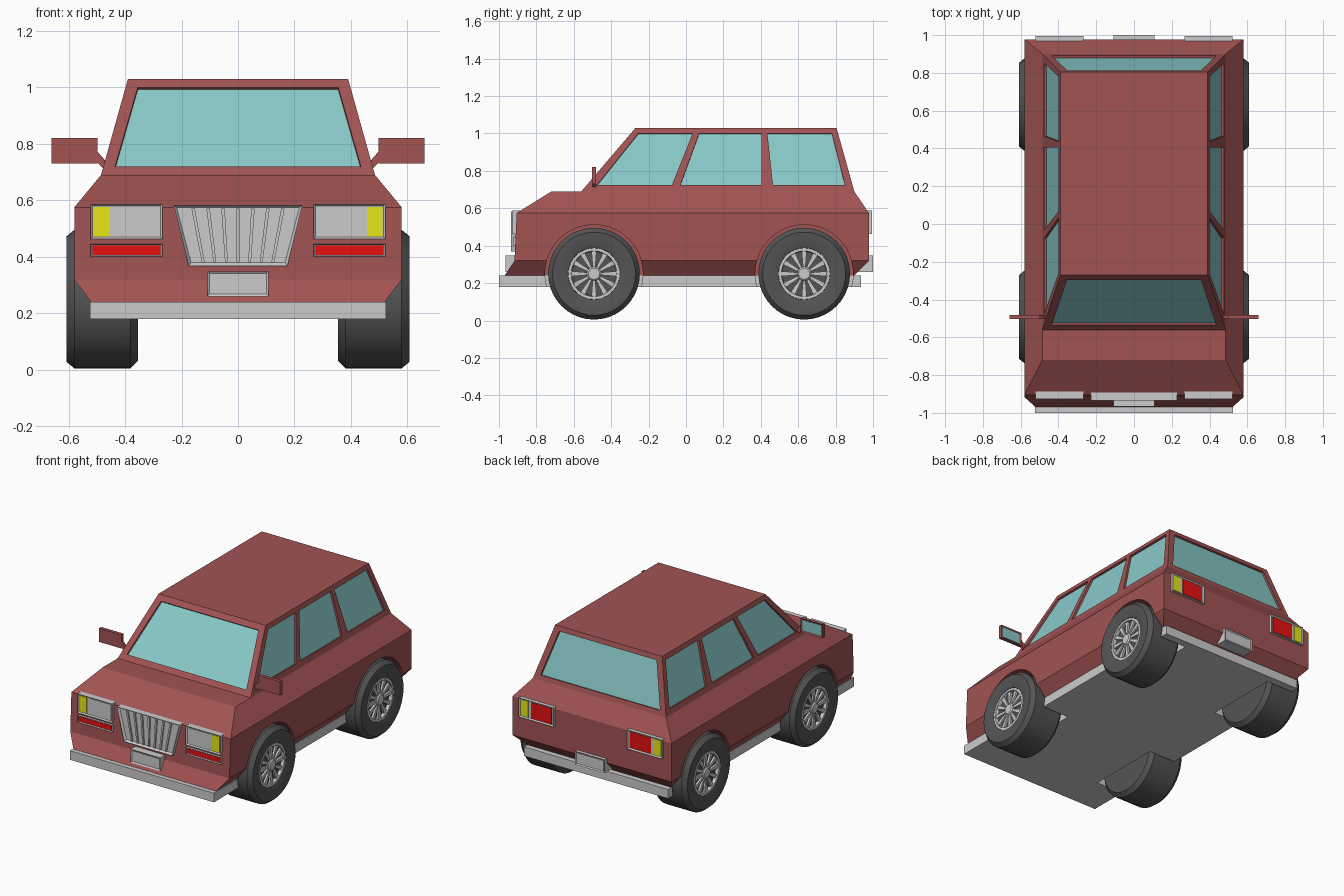
import bpy, bmesh, math
from mathutils import Vector, geometry

if "Cube" in bpy.data.objects:
    bpy.data.objects.remove(bpy.data.objects["Cube"])

COLORS = {"red_paint": (0.36, 0.087, 0.087), "glass": (0.25, 0.58, 0.58), "amber": (0.8, 0.8, 0.01),
          "red_lamp": (0.8, 0.005, 0.005), "dark_rubber": (0.09, 0.09, 0.09), "clear_lamp": (0.61, 0.61, 0.61)}
MATS = {}
for n, c in COLORS.items():
    MATS[n] = bpy.data.materials.new(n)
    MATS[n].diffuse_color = (*c, 1)


def finish(name, bm, mat=None):
    bmesh.ops.recalc_face_normals(bm, faces=bm.faces)
    me = bpy.data.meshes.new(name)
    bm.to_mesh(me)
    bm.free()
    ob = bpy.data.objects.new(name, me)
    bpy.context.collection.objects.link(ob)
    if mat:
        me.materials.append(MATS[mat])
    return ob


def loft(bm, rings):
    """Closed skin through rings of equal point count, capped at both ends."""
    rs = [[bm.verts.new(p) for p in r] for r in rings]
    n = len(rs[0])
    for a, b in zip(rs, rs[1:]):
        for i in range(n):
            bm.faces.new((a[i], a[(i + 1) % n], b[(i + 1) % n], b[i]))
    bm.faces.new(rs[0])
    return bm.faces.new(rs[-1])


def prisms(name, pieces, mat=None, inset=0, depth=0):
    """Extrude each outline by a vector; optionally sink a bordered panel in its end."""
    bm = bmesh.new()
    for pts, vec in pieces:
        vec = Vector(vec)
        end = loft(bm, [[Vector(p) for p in pts], [Vector(p) + vec for p in pts]])
        if inset:
            bmesh.ops.recalc_face_normals(bm, faces=bm.faces)
            bmesh.ops.inset_region(bm, faces=[end], thickness=inset)
            for v in end.verts:
                v.co -= vec.normalized() * depth
    return finish(name, bm, mat)


def rect(x0, x1, z0, z1, y):
    return [(x0, y, z0), (x1, y, z0), (x1, y, z1), (x0, y, z1)]


def level(z, x, y0, y1):
    return [(-x, y0, z), (x, y0, z), (x, y1, z), (-x, y1, z)]


def lathe(name, profile, sx, y, z, mat=None, segs=40):
    bm = bmesh.new()
    rings = [[(sx * px, y + r * math.cos(2 * math.pi * i / segs), z + r * math.sin(2 * math.pi * i / segs))
              for i in range(segs)] for px, r in profile]
    loft(bm, rings)
    ob = finish(name, bm, mat)
    bpy.ops.object.select_all(action='DESELECT')
    ob.select_set(True)
    bpy.context.view_layer.objects.active = ob
    bpy.ops.object.shade_smooth_by_angle(angle=math.radians(25))
    return ob


def cut(ob, cutters):
    bpy.context.view_layer.objects.active = ob
    for c in cutters:
        m = ob.modifiers.new("cut", 'BOOLEAN')
        m.operation, m.solver, m.object = 'DIFFERENCE', 'EXACT', c
        bpy.ops.object.modifier_apply(modifier=m.name)


# Lower body, cabin and underbody plate
bm = bmesh.new()
loft(bm, [level(0.24, 0.52, -0.97, 0.90), level(0.32, 0.58, -0.917, 0.978),
          level(0.575, 0.58, -0.905, 0.978), level(0.69, 0.485, -0.72, 0.90)])
body = finish("lower_body", bm, "red_paint")
bm = bmesh.new()
loft(bm, [level(0.69, 0.485, -0.56, 0.90), level(1.03, 0.39, -0.27, 0.805)])
cabin = finish("cabin", bm, "red_paint")
plate = prisms("underbody_bumper_plate", [(level(0.18, 0.525, -1.0, 0.935), (0, 0, 0.06))])

# Wheel arches
WHEELS = [(s, y) for s in (1, -1) for y in (-0.492, 0.632)]
R, ZC = 0.245, 0.25
arches = [lathe("arch_cutter", [(0.33, 0.262), (0.75, 0.262)], s, y, ZC) for s, y in WHEELS]
cut(body, arches)
cut(plate, arches)

# Windows: outlines lie on the sloping cabin faces
def t(z): return (z - 0.69) / 0.34
def on_side(s, y, z): return Vector((s * (0.485 - 0.095 * t(z)), y, z))
def on_front(x, z): return Vector((x, -0.56 + 0.29 * t(z), z))
def on_back(x, z): return Vector((x, 0.90 - 0.095 * t(z), z))

LO, HI = 0.725, 1.0
windows = {"windshield": [on_front(-.435, .72), on_front(.435, .72), on_front(.355, HI), on_front(-.355, HI)],
           "rear_window": [on_back(-.435, .72), on_back(.435, .72), on_back(.355, HI), on_back(-.355, HI)]}
for s, side in ((1, "right"), (-1, "left")):
    for nm, (a, b, c, d) in {"front": (-.475, -.075, .035, -.255), "middle": (-.03, .405, .405, .07),
                             "rear": (.465, .85, .78, .435)}.items():
        windows[f"{side}_{nm}_window"] = [on_side(s, a, LO), on_side(s, b, LO), on_side(s, c, HI), on_side(s, d, HI)]
cutters = []
for nm, pts in windows.items():
    n = geometry.normal(pts)
    if n.dot(pts[0] - Vector((0, 0.17, 0.8))) < 0:
        n = -n
    cutters.append(prisms("window_cutter", [([p + n * 0.02 for p in pts], n * -0.036)]))
    prisms(nm, [([p - n * 0.02 for p in pts], n * 0.007)], "glass")
cut(cabin, cutters)
for c in arches + cutters:
    bpy.data.objects.remove(c)

# Wheels: tyre, rim ring, hub and spokes
for s, y in WHEELS:
    tag = ("front_" if y < 0 else "rear_") + ("right_" if s > 0 else "left_")
    lathe(tag + "tyre", [(.355, .1), (.355, .22), (.38, R), (.58, R), (.608, .222), (.608, .175),
                         (.598, .138), (.57, .135)], s, y, ZC, "dark_rubber")
    lathe(tag + "rim", [(.56, .137), (.597, .137), (.597, .122), (.575, .118)], s, y, ZC)
    lathe(tag + "rim_back", [(.565, .12), (.577, .12)], s, y, ZC, "dark_rubber")
    lathe(tag + "hub", [(.565, .038), (.592, .038), (.599, .03)], s, y, ZC, None, 20)
    spokes = []
    for i in range(12):
        a = 2 * math.pi * i / 12
        u, v = Vector((0, math.cos(a), math.sin(a))), Vector((0, -math.sin(a), math.cos(a)))
        o = Vector((s * .57, y, ZC))
        spokes.append(([o + u * .03 - v * .006, o + u * .125 - v * .014,
                        o + u * .125 + v * .014, o + u * .03 + v * .006], (s * .02, 0, 0)))
    prisms(tag + "spokes", spokes)

# Lights and mirrors, mirrored left and right
for s, side in ((1, "right_"), (-1, "left_")):
    def panel(name, x0, x1, z0, z1, y, dy, mat=None, inset=0, depth=0):
        prisms(side + name, [(rect(s * x0, s * x1, z0, z1, y), (0, dy, 0))], mat, inset, depth)
    panel("headlight_frame", .268, .522, .462, .587, -.87, -.057, None, .01, .008)
    panel("headlight", .278, .437, .472, .577, -.91, -.012, "clear_lamp")
    panel("front_indicator", .457, .512, .472, .577, -.91, -.012, "amber")
    panel("fog_light_frame", .268, .522, .40, .446, -.89, -.036, None, .007, .006)
    panel("fog_light", .275, .515, .407, .439, -.91, -.012, "red_lamp")
    panel("tail_light_frame", .268, .522, .462, .587, .95, .045, None, .01, .008)
    panel("tail_light", .285, .437, .472, .577, .975, .015, "red_lamp")
    panel("rear_indicator", .457, .512, .472, .577, .975, .015, "amber")
    panel("mirror_housing", .498, .66, .73, .82, -.503, .022, "red_paint", .01, .006)
    panel("mirror_glass", .508, .65, .74, .81, -.497, .013, "glass")
    prisms(side + "mirror_arm", [([(s * .50, -.5, .775), (s * .50, -.5, .735), (s * .465, -.5, .70),
                                   (s * .465, -.5, .735)], (0, .018, 0))], "red_paint")

# Grille: tapered frame with fanned slats
prisms("grille_frame", [([(-.175, -.88, .368), (.175, -.88, .368), (.228, -.88, .583), (-.228, -.88, .583)],
                         (0, -.055, 0))], None, .014, .014)
slats = []
for i in range(-3, 4):
    b, tp = i * .041, i * .053
    slats.append(([(b - .005, -.915, .38), (b + .005, -.915, .38), (tp + .006, -.915, .571),
                   (tp - .006, -.915, .571)], (0, -.016, 0)))
prisms("grille_slats", slats)

# Number plate holders
for nm, y, dy in (("front", -.90, -.065), ("rear", .90, .10)):
    prisms(nm + "_plate_holder", [(rect(-.108, .108, .26, .348, y), (0, dy, 0))], None, .011, .006)
    e = y + dy - math.copysign(.012, dy)
    prisms(nm + "_plate", [(rect(-.097, .097, .271, .337, e), (0, math.copysign(.008, dy), 0))], "clear_lamp")

for m in bpy.data.materials:
    if m.users and not m.is_grease_pencil:
        m.use_nodes = True
        m.node_tree.nodes["Principled BSDF"].inputs["Base Color"].default_value = m.diffuse_color
